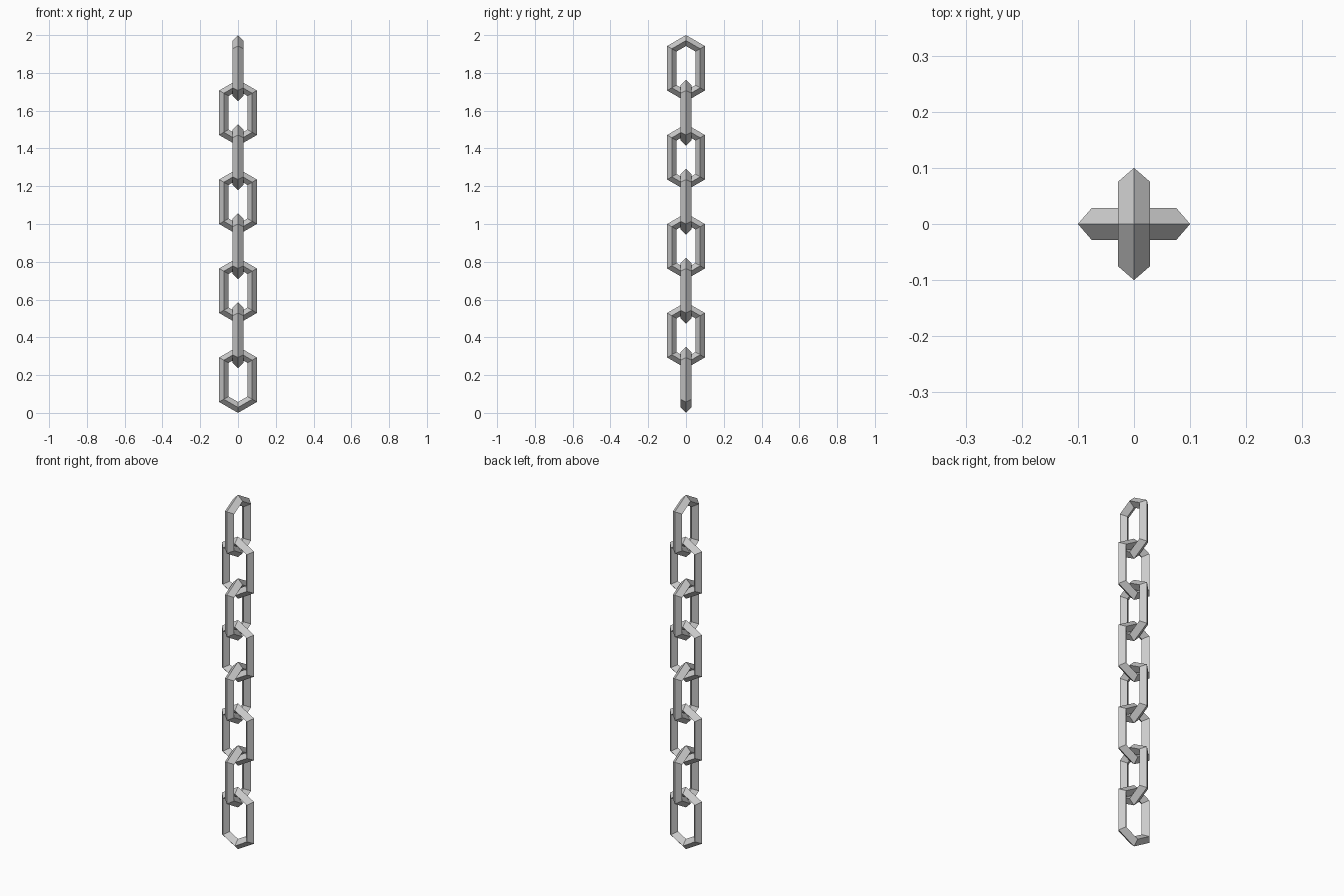
import bpy
from math import pi
from mathutils import Matrix

if "Cube" in bpy.data.objects:
    bpy.data.objects.remove(bpy.data.objects["Cube"])

COUNT = 8
R, r = 0.0866, 0.0289                # hexagonal ring radius, diamond section radius
LENGTH = (2 + 28 * r) / COUNT        # links touch, so pitch = LENGTH - 4r
PITCH = LENGTH - 4 * r
STRETCH = LENGTH / 2 - (R + r)


def add_link(i):
    # low-poly torus stood upright with a corner pointing up
    bpy.ops.mesh.primitive_torus_add(major_segments=6, minor_segments=4,
                                     major_radius=R, minor_radius=r)
    ob = bpy.context.object
    ob.name = f"chain_link_{i + 1}"
    ob.data.transform(Matrix.Rotation(pi / 2, 4, 'Y'))
    # pull the halves apart into an elongated link
    for v in ob.data.vertices:
        v.co.z += STRETCH if v.co.z > 0 else -STRETCH
    # alternate the facing of neighbouring links
    if i % 2 == 0:
        ob.data.transform(Matrix.Rotation(pi / 2, 4, 'Z'))
    ob.location = (0, 0, LENGTH / 2 + i * PITCH)


for i in range(COUNT):
    add_link(i)
